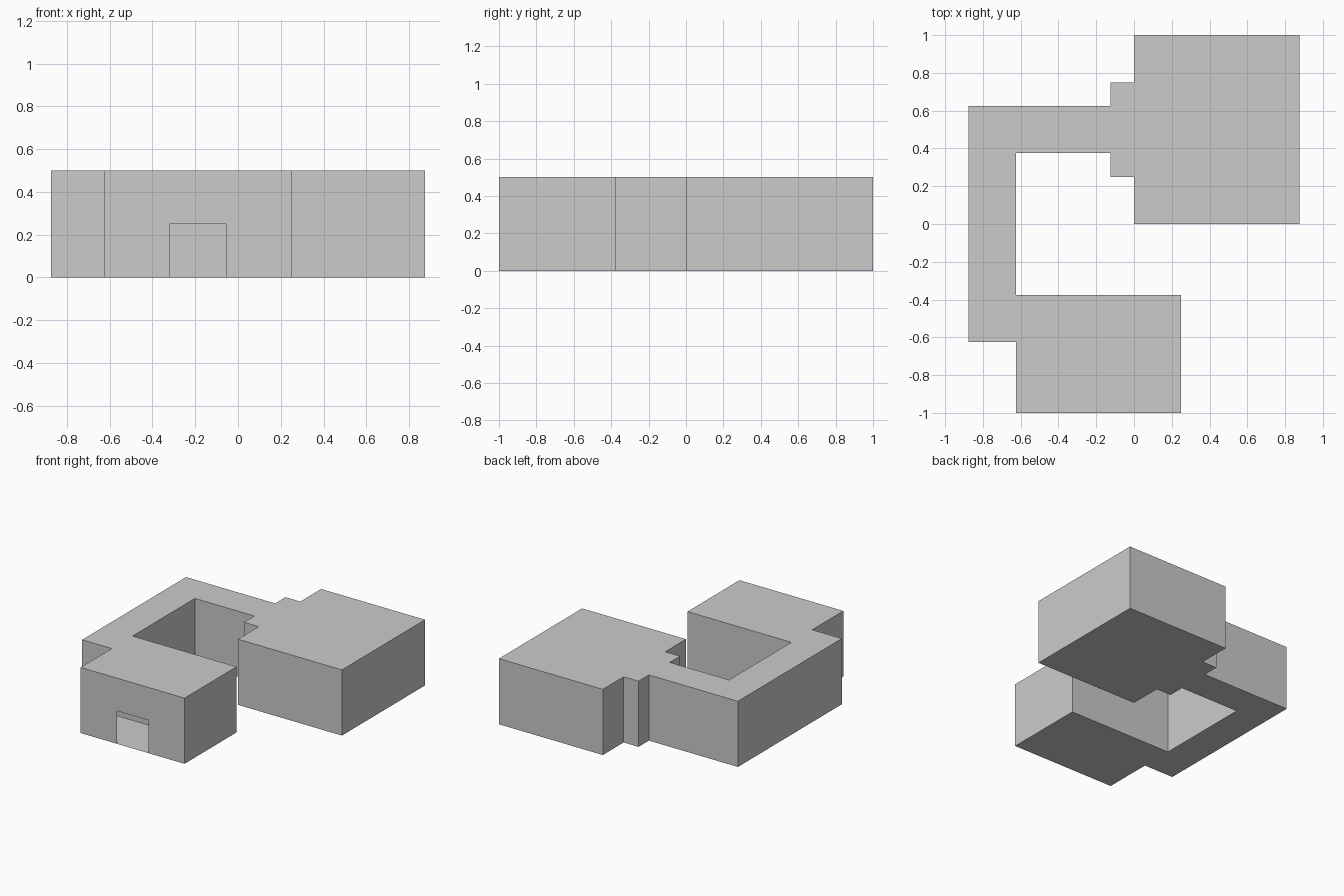
import bpy
import bmesh

if "Cube" in bpy.data.objects:
    bpy.data.objects.remove(bpy.data.objects["Cube"])

HEIGHT = 0.5
DOOR_LEFT, DOOR_RIGHT, DOOR_TOP = -0.32, -0.055, 0.25

# Floor plan, counter-clockwise; the first edge is the front wall with the doorway
PLAN = [(-0.625, -1), (0.25, -1), (0.25, -0.375), (-0.625, -0.375),
        (-0.625, 0.375), (-0.125, 0.375), (-0.125, 0.25), (0, 0.25),
        (0, 0), (0.875, 0), (0.875, 1), (0, 1), (0, 0.75), (-0.125, 0.75),
        (-0.125, 0.625), (-0.875, 0.625), (-0.875, -0.625), (-0.625, -0.625)]


def finish(bm, name):
    mesh = bpy.data.meshes.new(name)
    bm.to_mesh(mesh)
    bm.free()
    obj = bpy.data.objects.new(name, mesh)
    bpy.context.collection.objects.link(obj)
    return obj


# Thin-walled building shell: floor, roof and outer walls
bm = bmesh.new()
low = [bm.verts.new((x, y, 0)) for x, y in PLAN]
high = [bm.verts.new((x, y, HEIGHT)) for x, y in PLAN]
sills = [bm.verts.new((x, -1, 0)) for x in (DOOR_LEFT, DOOR_RIGHT)]
lintel = [bm.verts.new((x, -1, DOOR_TOP)) for x in (DOOR_LEFT, DOOR_RIGHT)]
bm.faces.new(high)
bm.faces.new(([low[0]] + sills + low[1:])[::-1])
for i in range(1, len(PLAN)):
    j = (i + 1) % len(PLAN)
    bm.faces.new((low[i], low[j], high[j], high[i]))

# Front wall around the open doorway
bm.faces.new((low[0], sills[0], lintel[0], lintel[1], sills[1],
              low[1], high[1], high[0]))
finish(bm, "building_shell")

# Inner wall seen through the doorway
bm = bmesh.new()
bm.faces.new([bm.verts.new(p) for p in
              ((-0.625, -0.625, 0), (0.25, -0.625, 0),
               (0.25, -0.625, HEIGHT), (-0.625, -0.625, HEIGHT))])
finish(bm, "inner_wall")
